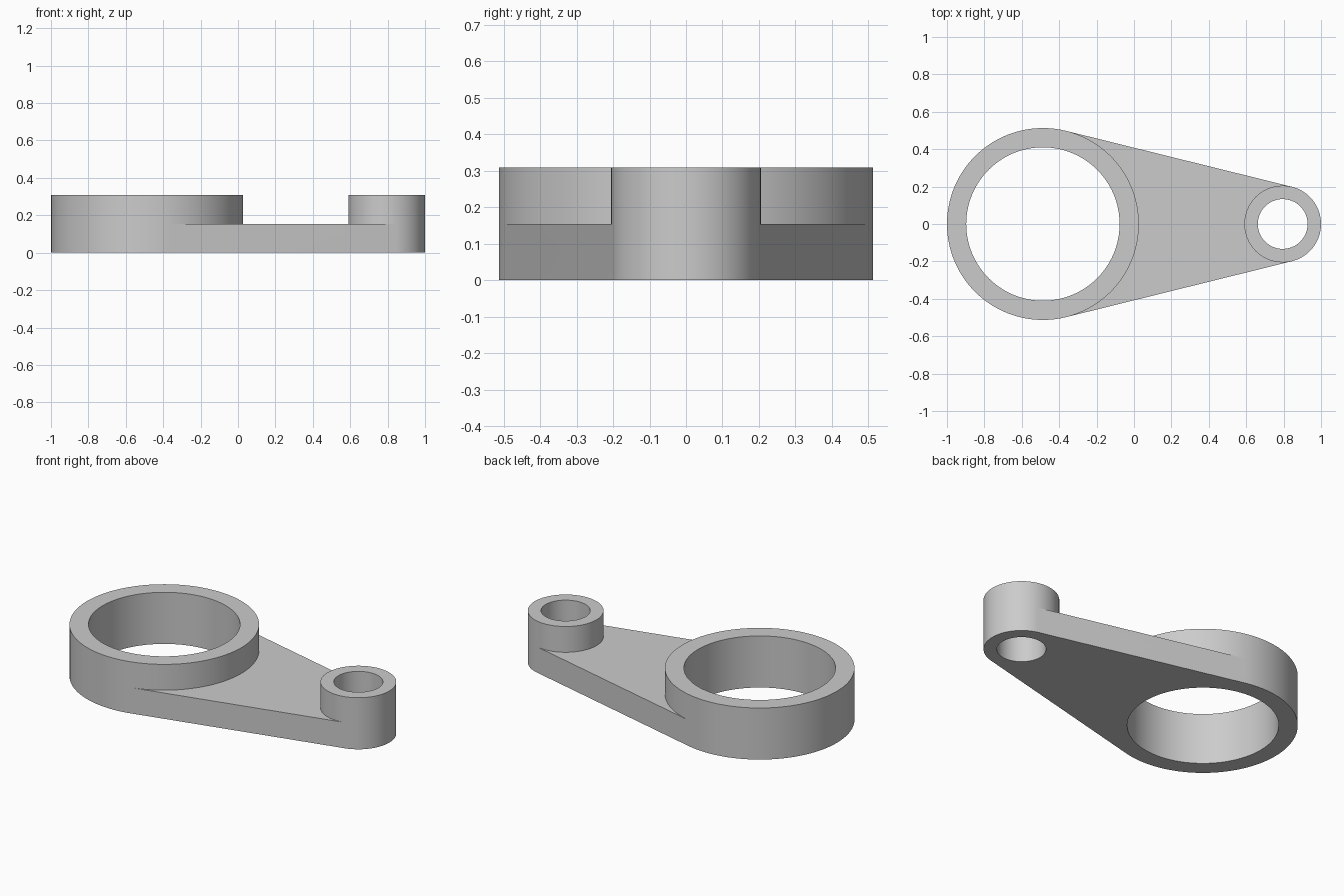
import bpy
import bmesh
from math import acos, cos, sin, pi

cube = bpy.data.objects.get("Cube")
if cube:
    bpy.data.objects.remove(cube, do_unlink=True)

# Main dimensions: centre x, outer radius, bore radius
BIG = (-0.487, 0.513, 0.410)
SMALL = (0.795, 0.205, 0.133)
RING_TOP, WEB_TOP = 0.308, 0.154
STEPS = 64

# Angle at which the straight web sides touch both rings
TANGENT = acos((BIG[1] - SMALL[1]) / (SMALL[0] - BIG[0]))

bm = bmesh.new()


def arc(start, end):
    return [start + (end - start) * i / STEPS for i in range(STEPS + 1)]


def point(cx, radius, angle, z):
    return bm.verts.new((cx + radius * cos(angle), radius * sin(angle), z))


def sweep(ring, angles, exposed):
    """Part of a ring; its lower outer wall is left open where the web joins."""
    cx, outer, bore = ring
    section = [(bore, 0), (bore, RING_TOP), (outer, RING_TOP), (outer, WEB_TOP), (outer, 0)]
    rows = [[point(cx, r, a, z) for r, z in section] for a in angles]
    for a, b in zip(rows, rows[1:]):
        for i in range(len(section)):
            j = (i + 1) % len(section)
            if exposed or i != 3:
                bm.faces.new((a[i], a[j], b[j], b[i]))
    return rows


# Rings, each made of an exposed arc and an arc facing the web
front, back = arc(-TANGENT, TANGENT), arc(TANGENT, 2 * pi - TANGENT)
big_inner = sweep(BIG, front, False)
sweep(BIG, back, True)
small_inner = sweep(SMALL, back, False)
sweep(SMALL, front, True)

# Web plate between the rings: top, bottom and two straight sides
for level in (3, 4):
    bm.faces.new([row[level] for row in big_inner + small_inner])
for a, b in ((big_inner[-1], small_inner[0]), (small_inner[-1], big_inner[0])):
    bm.faces.new((a[3], b[3], b[4], a[4]))

bmesh.ops.remove_doubles(bm, verts=bm.verts[:], dist=0.0001)
bmesh.ops.recalc_face_normals(bm, faces=bm.faces[:])

mesh = bpy.data.meshes.new("link_arm")
bm.to_mesh(mesh)
bm.free()
arm = bpy.data.objects.new("link_arm", mesh)
bpy.context.collection.objects.link(arm)

# Plain grey finish
grey = bpy.data.materials.new("plain_grey")
grey.use_nodes = True
colour = (0.6, 0.6, 0.6, 1)
grey.diffuse_color = colour
grey.node_tree.nodes["Principled BSDF"].inputs["Base Color"].default_value = colour
mesh.materials.append(grey)

# Round walls smooth, rims crisp
bpy.ops.object.select_all(action="DESELECT")
arm.select_set(True)
bpy.context.view_layer.objects.active = arm
bpy.ops.object.shade_smooth_by_angle(angle=pi / 6)
